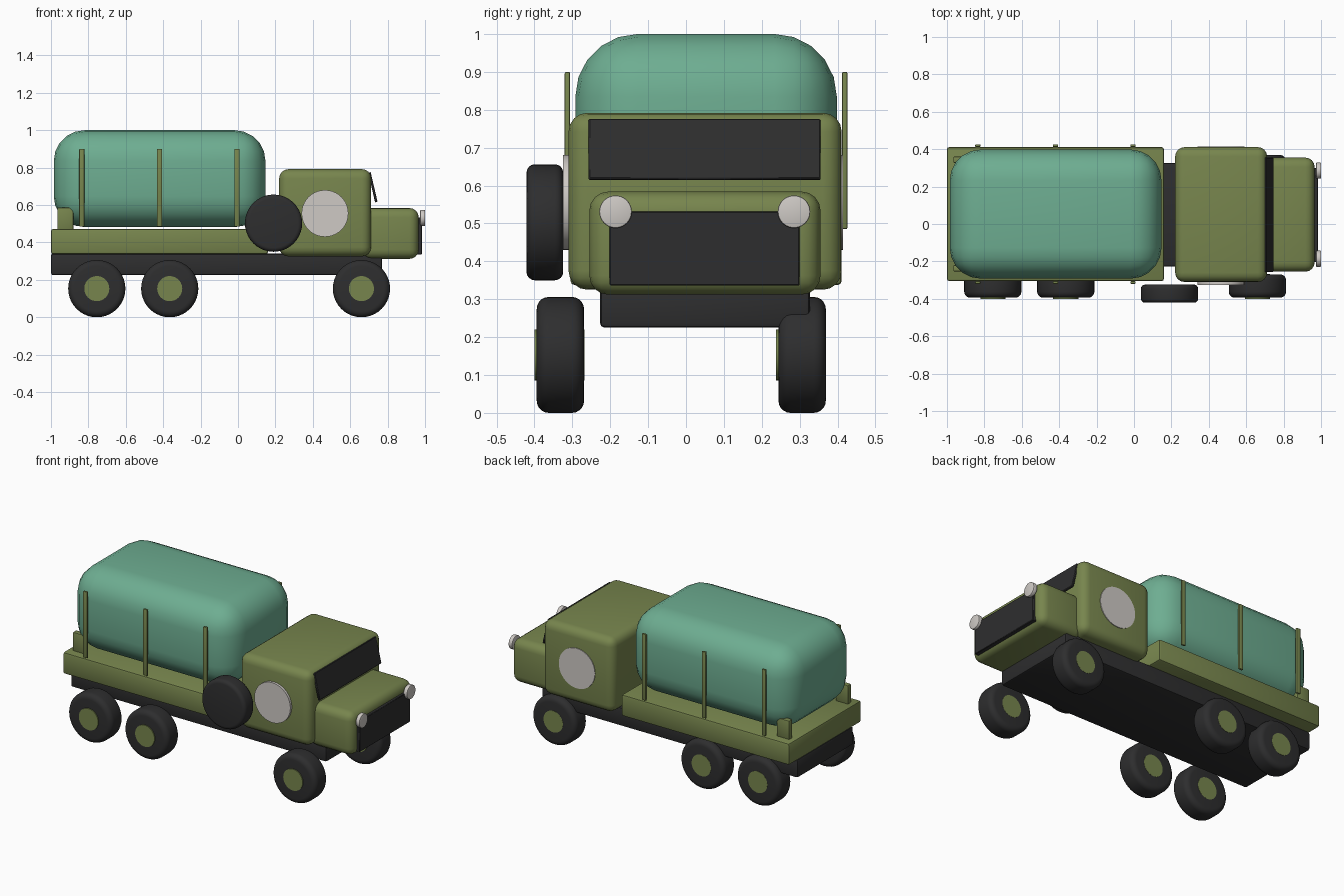
import bpy, bmesh, math
from mathutils import Matrix, Vector

if "Cube" in bpy.data.objects:
    bpy.data.objects.remove(bpy.data.objects["Cube"])


def material(name, rgb):
    m = bpy.data.materials.new(name)
    m.diffuse_color = (*rgb, 1)
    m.use_nodes = True
    m.node_tree.nodes["Principled BSDF"].inputs["Base Color"].default_value = m.diffuse_color
    return m


OLIVE = material("olive_green", (0.185, 0.235, 0.075))
TEAL = material("canvas_teal", (0.155, 0.42, 0.285))
BLACK = material("rubber_black", (0.027, 0.027, 0.028))
GREY = material("light_grey", (0.62, 0.59, 0.56))
MID = 0.053  # centre line of the truck body; the spare wheel shifts the bounds


def finish(name, bm, mat, bevel, segments, angle=40):
    """Round the sharp edges, then make a smooth-shaded object."""
    if bevel:
        edges = [e for e in bm.edges if e.calc_face_angle(0) > 0.6]
        bmesh.ops.bevel(bm, geom=edges, offset=bevel, segments=segments,
                        profile=0.5, affect='EDGES', clamp_overlap=True)
    bmesh.ops.recalc_face_normals(bm, faces=bm.faces)
    mesh = bpy.data.meshes.new(name)
    bm.to_mesh(mesh)
    bm.free()
    mesh.materials.append(mat)
    ob = bpy.data.objects.new(name, mesh)
    bpy.context.collection.objects.link(ob)
    bpy.ops.object.select_all(action='DESELECT')
    ob.select_set(True)
    bpy.context.view_layer.objects.active = ob
    bpy.ops.object.shade_smooth_by_angle(angle=math.radians(angle))
    return ob


def box(name, x, y, z, mat, bevel=0.0, segments=3):
    """Box from (min, max) ranges."""
    bm = bmesh.new()
    size = Vector([r[1] - r[0] for r in (x, y, z)])
    mid = Vector([(r[1] + r[0]) / 2 for r in (x, y, z)])
    bmesh.ops.create_cube(bm, size=1, matrix=Matrix.Translation(mid) @ Matrix.Diagonal((*size, 1)))
    return finish(name, bm, mat, bevel, segments)


def disc(name, axis, centre, radius, span, mat, bevel=0.0, segments=4):
    """Cylinder along 'X' or 'Y'; span is its range on that axis, centre the other two."""
    bm = bmesh.new()
    m = (span[0] + span[1]) / 2
    loc = (m, *centre) if axis == 'X' else (centre[0], m, centre[1])
    rot = Matrix.Rotation(math.pi / 2, 4, 'Y' if axis == 'X' else 'X')
    bmesh.ops.create_cone(bm, cap_ends=True, segments=40, radius1=radius, radius2=radius,
                          depth=span[1] - span[0], matrix=Matrix.Translation(loc) @ rot)
    return finish(name, bm, mat, bevel, segments)


# chassis, load bed and tarpaulin-covered cargo
box("chassis", (-1.0, 0.77), (-0.227, 0.327), (0.225, 0.34), BLACK, 0.012, 2)
box("load_bed", (-1.0, 0.16), (-0.305, 0.411), (0.337, 0.472), OLIVE, 0.012, 2)
box("cargo_cover", (-0.985, 0.147), (-0.292, 0.398), (0.482, 1.0), TEAL, 0.165, 5)

# stakes and short rear posts on both sides
for side, s in (("front", -1), ("back", 1)):
    y = MID + s * 0.366
    for i, x in enumerate((-0.835, -0.42, -0.005)):
        box(f"stake_{side}_{i + 1}", (x - 0.014, x + 0.014), (y - 0.007, y + 0.007),
            (0.485, 0.9), OLIVE, 0.004, 2)
    y = MID + s * 0.29
    box(f"rear_post_{side}", (-0.966, -0.88), (y - 0.017, y + 0.017), (0.465, 0.587), OLIVE, 0.006, 2)

# cab with bonnet and grille
box("cab", (0.22, 0.712), (-0.31, 0.411), (0.325, 0.792), OLIVE, 0.05, 4)
box("bonnet", (0.66, 0.966), (-0.255, 0.355), (0.312, 0.584), OLIVE, 0.05, 4)
box("grille", (0.955, 0.983), (-0.202, 0.3), (0.336, 0.532), BLACK, 0.003, 1)

# windscreen: slanted plate drawn as a side profile and extruded
bm = bmesh.new()
profile = [(0.697, 0.772), (0.709, 0.777), (0.746, 0.618), (0.733, 0.613)]
face = bm.faces.new([bm.verts.new((x, -0.257, z)) for x, z in profile])
ext = bmesh.ops.extrude_face_region(bm, geom=[face])
bmesh.ops.translate(bm, vec=(0, 0.612, 0),
                    verts=[v for v in ext["geom"] if isinstance(v, bmesh.types.BMVert)])
bmesh.ops.holes_fill(bm, edges=bm.edges)
finish("windscreen", bm, BLACK, 0.003, 1)

# round door panels and headlights
disc("door_panel_front", 'Y', (0.465, 0.555), 0.125, (-0.325, -0.3), GREY)
disc("door_panel_back", 'Y', (0.465, 0.555), 0.125, (0.4, 0.415), GREY)
for side, y in (("front", -0.186), ("back", 0.285)):
    disc(f"headlight_{side}", 'X', (y, 0.531), 0.043, (0.974, 1.0), GREY, 0.004, 2)

# road wheels: every hub sticks out toward -y, as the wheels are plain copies
for side, y in (("front", -0.394), ("back", 0.244)):
    for i, x in enumerate((-0.755, -0.365, 0.66)):
        disc(f"tyre_{side}_{i + 1}", 'Y', (x, 0.153), 0.153, (y, y + 0.125), BLACK, 0.032, 5)
        disc(f"hub_{side}_{i + 1}", 'Y', (x, 0.153), 0.067, (y - 0.006, y + 0.126), OLIVE)

# spare wheel beside the cab
disc("spare_wheel", 'Y', (0.19, 0.503), 0.153, (-0.421, -0.324), BLACK, 0.022, 4)
